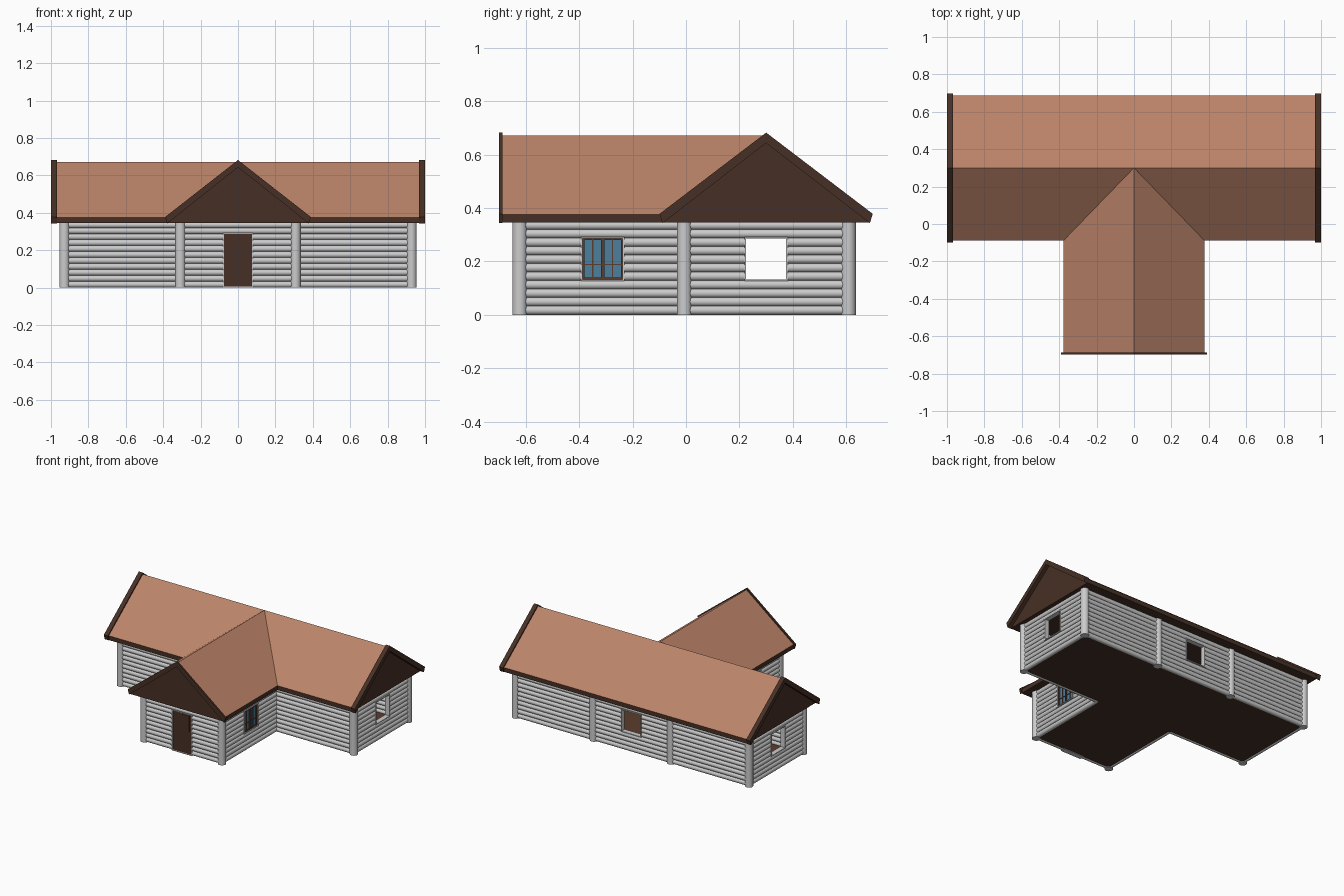
import bpy, bmesh, math
from mathutils import Matrix, Vector

if "Cube" in bpy.data.objects:
    bpy.data.objects.remove(bpy.data.objects["Cube"])


def material(name, rgb):
    m = bpy.data.materials.new(name)
    m.diffuse_color = (*rgb, 1)
    m.use_nodes = True
    m.node_tree.nodes["Principled BSDF"].inputs["Base Color"].default_value = m.diffuse_color
    return m


GREY = material("grey log", (0.60, 0.60, 0.60))
TILE = material("terracotta roof", (0.50, 0.228, 0.142))
DARK = material("dark brown timber", (0.062, 0.030, 0.019))
FRAME = material("window frame brown", (0.105, 0.046, 0.027))
GLASS = material("blue glass", (0.076, 0.216, 0.337))

# Main layout
MX, Y0, Y1 = 0.928, -0.006, 0.608      # main block
WX, WY = 0.308, -0.622                 # front wing
RIDGE_Y = 0.30
ROW = 0.0318                           # log spacing
ROWS = 11
LOG_R = 0.0172
OPEN_Z0, OPEN_Z1 = 4 * ROW, 9 * ROW    # window opening heights
HALF = 0.077                           # half width of openings


def finish(bm, name, mats, smooth=False):
    bmesh.ops.recalc_face_normals(bm, faces=bm.faces)
    me = bpy.data.meshes.new(name)
    bm.to_mesh(me)
    bm.free()
    for m in mats:
        me.materials.append(m)
    ob = bpy.data.objects.new(name, me)
    bpy.context.collection.objects.link(ob)
    if smooth:
        bpy.context.view_layer.objects.active = ob
        ob.select_set(True)
        bpy.ops.object.shade_smooth_by_angle(angle=math.radians(40))
        ob.select_set(False)
    return ob


def add_box(bm, lo, hi, mi=0):
    lo, hi = Vector(lo), Vector(hi)
    mat = Matrix.Translation((lo + hi) / 2) @ Matrix.Diagonal((*(hi - lo), 1))
    r = bmesh.ops.create_cube(bm, size=1, matrix=mat)
    for f in {f for v in r["verts"] for f in v.link_faces}:
        f.material_index = mi


def add_rod(bm, a, b, r, sides):
    a, b = Vector(a), Vector(b)
    d = b - a
    mat = Matrix.Translation((a + b) / 2) @ d.to_track_quat('Z', 'Y').to_matrix().to_4x4()
    bmesh.ops.create_cone(bm, cap_ends=True, segments=sides, radius1=r, radius2=r,
                          depth=d.length, matrix=mat)


def extrude_profile(bm, profile, place, t0, t1):
    """Sweep a (u, z) outline between t0 and t1; place(u, t, z) gives the point."""
    vs = [bm.verts.new(place(u, t0, z)) for u, z in profile]
    f = bm.faces.new(vs)
    r = bmesh.ops.extrude_face_region(bm, geom=[f])
    shift = Vector(place(0, t1, 0)) - Vector(place(0, t0, 0))
    for v in r["geom"]:
        if isinstance(v, bmesh.types.BMVert):
            v.co += shift


# Log walls, with gaps for windows and doors
def log_wall(name, a, b, opening=None, door=False):
    bm = bmesh.new()
    a, b = Vector((*a, 0)), Vector((*b, 0))
    d = (b - a).normalized()
    for i in range(ROWS):
        up = Vector((0, 0, (i + 0.5) * ROW + 0.0014))
        spans = [(a, b)]
        if opening is not None and (0 if door else 4) <= i < 9:
            c = Vector((*opening, 0))
            spans = [(a, c - d * HALF), (c + d * HALF, b)]
        for s, e in spans:
            add_rod(bm, s + up, e + up, LOG_R, 12)
    return finish(bm, name, [GREY], True)


# Rectangular lining round an opening, built along x and then turned in place
def lining(bm, z0, z1, w, t, depth, y=0, mi=0, sill=True):
    add_box(bm, (-w, y - depth, z0), (-w + t, y + depth, z1), mi)
    add_box(bm, (w - t, y - depth, z0), (w, y + depth, z1), mi)
    add_box(bm, (-w + t, y - depth, z1 - t), (w - t, y + depth, z1), mi)
    if sill:
        add_box(bm, (-w + t, y - depth, z0), (w - t, y + depth, z0 + t), mi)


def opening_trim(name, at, angle, z0=OPEN_Z0):
    bm = bmesh.new()
    lining(bm, z0, OPEN_Z1 + 0.006, HALF + 0.004, 0.006, 0.018)
    ob = finish(bm, name, [GREY])
    ob.location, ob.rotation_euler.z = (*at, 0), angle


def glazed_window(name, at, angle):
    bm = bmesh.new()
    z0, z1 = OPEN_Z0 + 0.006, OPEN_Z1
    w = HALF - 0.002
    add_box(bm, (-w, -0.003, z0), (w, 0.003, z1), 1)
    lining(bm, z0, z1, w, 0.007, 0.012, mi=0)
    add_box(bm, (-0.007, -0.012, z0), (0.007, 0.012, z1), 0)        # centre stile
    for s in (-1, 1):
        add_box(bm, (s * 0.037 - 0.002, -0.007, z0), (s * 0.037 + 0.002, 0.007, z1), 0)
    add_box(bm, (-w, -0.007, 0.186), (w, 0.007, 0.190), 0)
    ob = finish(bm, name, [FRAME, GLASS])
    ob.location, ob.rotation_euler.z = (*at, 0), angle


MID_WING = -0.312
log_wall("back_wall", (-MX, Y1), (MX, Y1), (0, Y1))
opening_trim("back_window_trim", (0, Y1), 0)
log_wall("wing_front_wall", (-WX, WY), (WX, WY), (0, WY), True)
opening_trim("door_trim", (0, WY), 0, 0)
for s, side in ((-1, "left"), (1, "right")):
    log_wall(side + "_main_wall", (s * MX, Y0), (s * MX, Y1), (s * MX, RIDGE_Y))
    opening_trim(side + "_main_window_trim", (s * MX, RIDGE_Y), math.pi / 2)
    log_wall(side + "_front_wall", (s * WX, Y0), (s * MX, Y0))
    log_wall(side + "_wing_wall", (s * WX, WY), (s * WX, Y0), (s * WX, MID_WING))
    opening_trim(side + "_wing_window_trim", (s * WX, MID_WING), math.pi / 2)
    glazed_window(side + "_wing_window", (s * WX, MID_WING), math.pi / 2)

# Upright round posts
bm = bmesh.new()
for s in (-1, 1):
    for x, y in ((MX, Y0), (MX, Y1), (WX, Y1), (WX, WY)):
        add_rod(bm, (s * x, y, 0), (s * x, y, 0.352), 0.0275, 20)
finish(bm, "posts", [GREY], True)

# Door with one small raised panel
bm = bmesh.new()
add_box(bm, (-0.074, WY - 0.010, 0.006), (0.074, WY + 0.010, OPEN_Z1))
add_box(bm, (0.005, WY - 0.014, 0.165), (0.055, WY - 0.009, 0.280))
finish(bm, "door", [DARK])

# Floor slab: dark below, warmer brown boards on top
bm = bmesh.new()
add_box(bm, (-MX - 0.01, Y0 - 0.01, 0.004), (MX + 0.01, Y1 + 0.01, 0.012))
add_box(bm, (-WX - 0.01, WY - 0.01, 0.004), (WX + 0.01, Y0 - 0.01, 0.012))
bm.normal_update()
for f in bm.faces:
    f.material_index = 1 if f.normal.z > 0.5 else 0
finish(bm, "floor", [DARK, FRAME])


# Roofs: terracotta slopes, dark gables, fascia and soffit
def along_x(u, t, z):
    return (t, RIDGE_Y + u, z)


def along_y(u, t, z):
    return (u, t, z)


def roof(name, place, half, t0, t1):
    bm = bmesh.new()
    extrude_profile(bm, [(-half, 0.345), (half, 0.345), (half, 0.376), (0, 0.671), (-half, 0.376)],
                    place, t0, t1)
    bmesh.ops.recalc_face_normals(bm, faces=bm.faces)
    for f in bm.faces:
        f.material_index = 1 if f.normal.z > 0.3 else 0
    finish(bm, name, [DARK, TILE])


roof("main_roof", along_x, 0.388, -0.972, 0.972)
roof("wing_roof", along_y, 0.376, -0.690, RIDGE_Y)


# Barge boards: chevrons capping each gable
def barge(name, place, k, t0, t1):
    bm = bmesh.new()
    pts = [(0, 0.682), (0.399, 0.378), (0.388, 0.343), (0, 0.643), (-0.388, 0.343), (-0.399, 0.378)]
    extrude_profile(bm, [(u * k, z) for u, z in pts], place, t0, t1)
    finish(bm, name, [DARK])


barge("left_barge_board", along_x, 1, -1.0, -0.968)
barge("right_barge_board", along_x, 1, 0.968, 1.0)
barge("wing_barge_board", along_y, 0.975, -0.699, -0.686)
